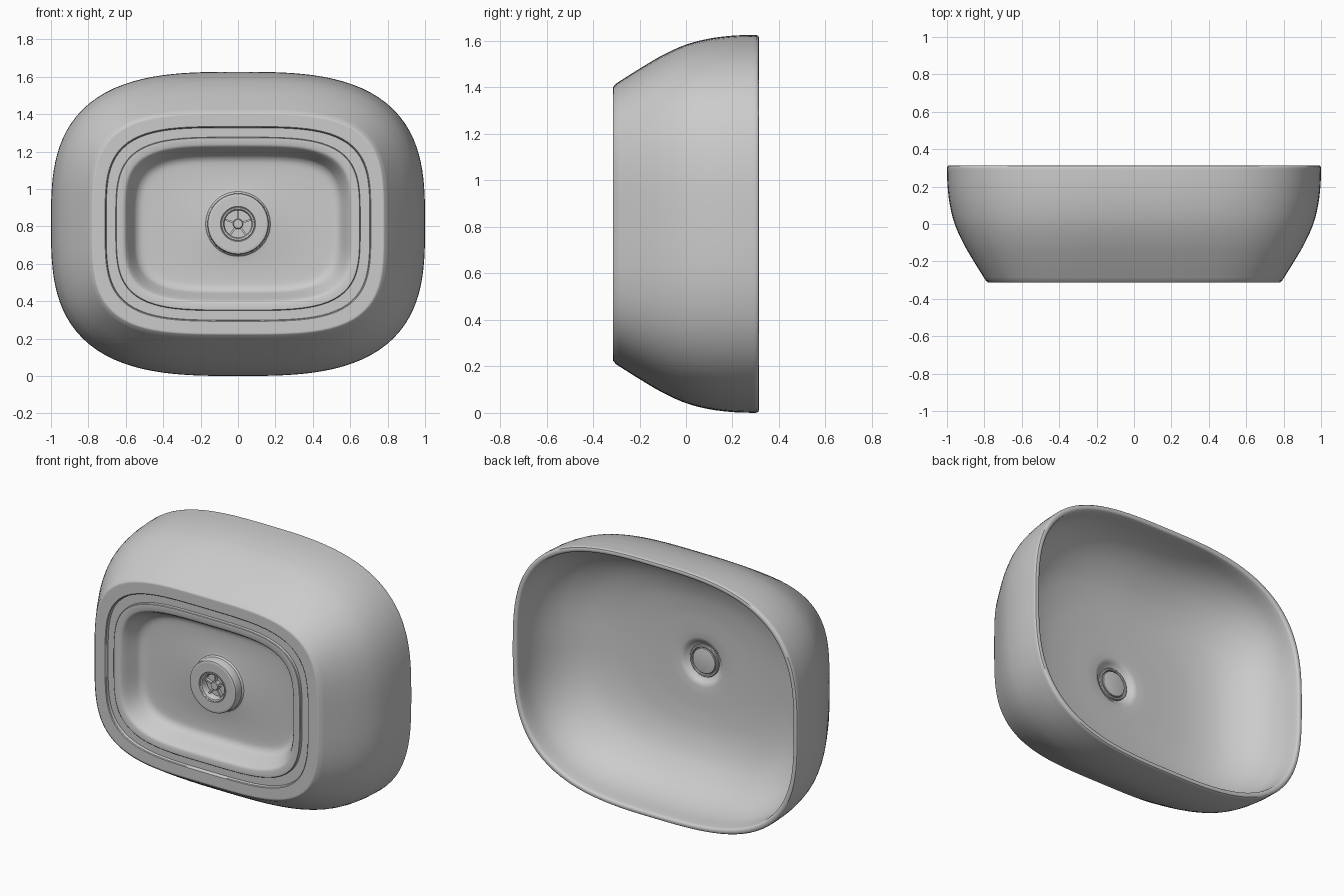
import bpy, bmesh, math
from mathutils import Vector

if "Cube" in bpy.data.objects:
    bpy.data.objects.remove(bpy.data.objects["Cube"], do_unlink=True)

CZ = 0.813      # height of the basin axis
SEG = 128


def material(name, rgb):
    m = bpy.data.materials.new(name)
    m.use_nodes = True
    m.diffuse_color = (*rgb, 1)
    m.node_tree.nodes["Principled BSDF"].inputs["Base Color"].default_value = (*rgb, 1)
    return m


grey = material("ceramic grey", (0.6, 0.6, 0.6))


def ring_points(a, b, n, y, seg):
    """Superellipse around the y axis; n = 2 gives an ellipse."""
    pts = []
    for i in range(seg):
        c, s = math.cos(math.tau * i / seg), math.sin(math.tau * i / seg)
        r = (abs(c) ** n + abs(s) ** n) ** (-1 / n)
        pts.append((a * r * c, y, CZ + b * r * s))
    return pts


def finish(bm, name, angle=35):
    bmesh.ops.recalc_face_normals(bm, faces=bm.faces)
    mesh = bpy.data.meshes.new(name)
    bm.to_mesh(mesh)
    bm.free()
    mesh.materials.append(grey)
    ob = bpy.data.objects.new(name, mesh)
    bpy.context.collection.objects.link(ob)
    bpy.ops.object.select_all(action="DESELECT")
    ob.select_set(True)
    bpy.context.view_layer.objects.active = ob
    bpy.ops.object.shade_smooth_by_angle(angle=math.radians(angle))


def loft(name, sections, loop=False, seg=SEG):
    """Skin a list of (a, b, n, y) rings, looped or capped."""
    bm = bmesh.new()
    rings = [[bm.verts.new(p) for p in ring_points(*s, seg)] for s in sections]
    pairs = list(zip(rings, rings[1:]))
    if loop:
        pairs.append((rings[-1], rings[0]))
    else:
        bm.faces.new(rings[0])
        bm.faces.new(rings[-1])
    for r, q in pairs:
        for i in range(seg):
            j = (i + 1) % seg
            bm.faces.new((r[i], r[j], q[j], q[i]))
    finish(bm, name)


def spline(points, steps=6):
    """Smooth curve through section tuples."""
    p = [Vector(q) for q in points]
    p = [2 * p[0] - p[1]] + p + [2 * p[-1] - p[-2]]
    out = []
    for k in range(1, len(p) - 2):
        a, b, c, d = p[k - 1:k + 3]
        for i in range(steps):
            t = i / steps
            out.append(tuple(0.5 * (2 * b + (c - a) * t + (2 * a - 5 * b + 4 * c - d) * t * t
                                    + (3 * b - a - 3 * c + d) * t ** 3)))
    return out + [tuple(p[-2])]


def circle(r, y):
    return (r, r, 2, y)


def inset(d, n, y):
    """Foot outline moved inwards by d."""
    return (.785 - d, .595 - d, n, y)


# Bowl interior: drain dimple, gently curved floor, then the side wall
dimple = [circle(.09, -.194), circle(.108, -.19), circle(.125, -.173),
          circle(.138, -.162), circle(.155, -.158)]
inside = spline([(.22, .2, 2.1, -.156), (.4, .33, 2.35, -.148), (.58, .45, 2.6, -.128),
                 (.73, .565, 2.8, -.083), (.84, .663, 2.9, -.008), (.91, .729, 2.95, .08),
                 (.95, .765, 3, .18), (.966, .779, 3, .298)])

# Rounded rim
rim = [(1 - d, .813 - d, 3, y) for d, y in
       [(.032, .306), (.028, .311), (.021, .314), (.013, .314), (.005, .311), (.001, .305)]]

# Outer wall from the rim to the foot
outline = [(.97, 1), (.82, .985), (.66, .927), (.5, .808), (.34, .6), (.18, .33), (.02, .038)]
outside = spline([(.785 + .215 * f, .595 + .218 * f, 3.7 - .7 * f, -.314 + .628 * t)
                  for t, f in outline])

# Flat foot with a shallow groove, then the recess under the bowl
foot = [inset(d, 3.7, y) for d, y in [(0, -.308), (.003, -.312), (.008, -.314), (.014, -.314)]]
foot += [inset(d, 3.8, y) for d, y in
         [(.068, -.314), (.074, -.314), (.078, -.31), (.081, -.293), (.085, -.293),
          (.127, -.293), (.131, -.293), (.132, -.31), (.135, -.313), (.14, -.313),
          (.168, -.313)]]
recess = spline([(.605, .415, 3.9, -.308), (.59, .402, 3.9, -.287), (.56, .374, 3.9, -.227),
                 (.545, .36, 3.9, -.204), (.52, .335, 3.9, -.189), (.48, .295, 3.8, -.185)], 3)

# Round boss around the waste hole
boss = [circle(.19, -.185), circle(.173, -.189), circle(.165, -.199), circle(.163, -.245),
        circle(.16, -.252), circle(.153, -.255), circle(.145, -.255), circle(.1, -.255),
        circle(.094, -.255), circle(.09, -.251)]

loft("basin", dimple + inside + rim + outside + foot + recess + boss, loop=True)

# Waste fitting: flange ring, closing cap, sleeve and strainer
loft("drain_flange", [circle(.084, -.202), circle(.084, -.182), circle(.088, -.178),
                      circle(.096, -.178), circle(.1, -.182), circle(.1, -.202)], loop=True, seg=64)
loft("drain_cap", [circle(.08, -.207), circle(.08, -.182), circle(.077, -.178),
                   circle(.07, -.176)], seg=64)
loft("drain_sleeve", [circle(.09, -.192), circle(.09, -.25), circle(.087, -.253),
                      circle(.078, -.25), circle(.072, -.24), circle(.072, -.192)],
     loop=True, seg=64)
loft("strainer_hub", [circle(.027, -.205), circle(.027, -.234), circle(.023, -.238)], seg=32)

# Strainer spokes
bm = bmesh.new()
for k in range(5):
    ang = math.pi / 2 + math.tau * k / 5
    u = Vector((math.cos(ang), 0, math.sin(ang)))
    w = Vector((-u.z, 0, u.x)) * .01
    for v in bmesh.ops.create_cube(bm, size=1)["verts"]:
        x, y, z = v.co
        v.co = u * (.049 + x * .05) + w * z + Vector((0, -.222 + y * .018, CZ))
finish(bm, "strainer_spokes")
